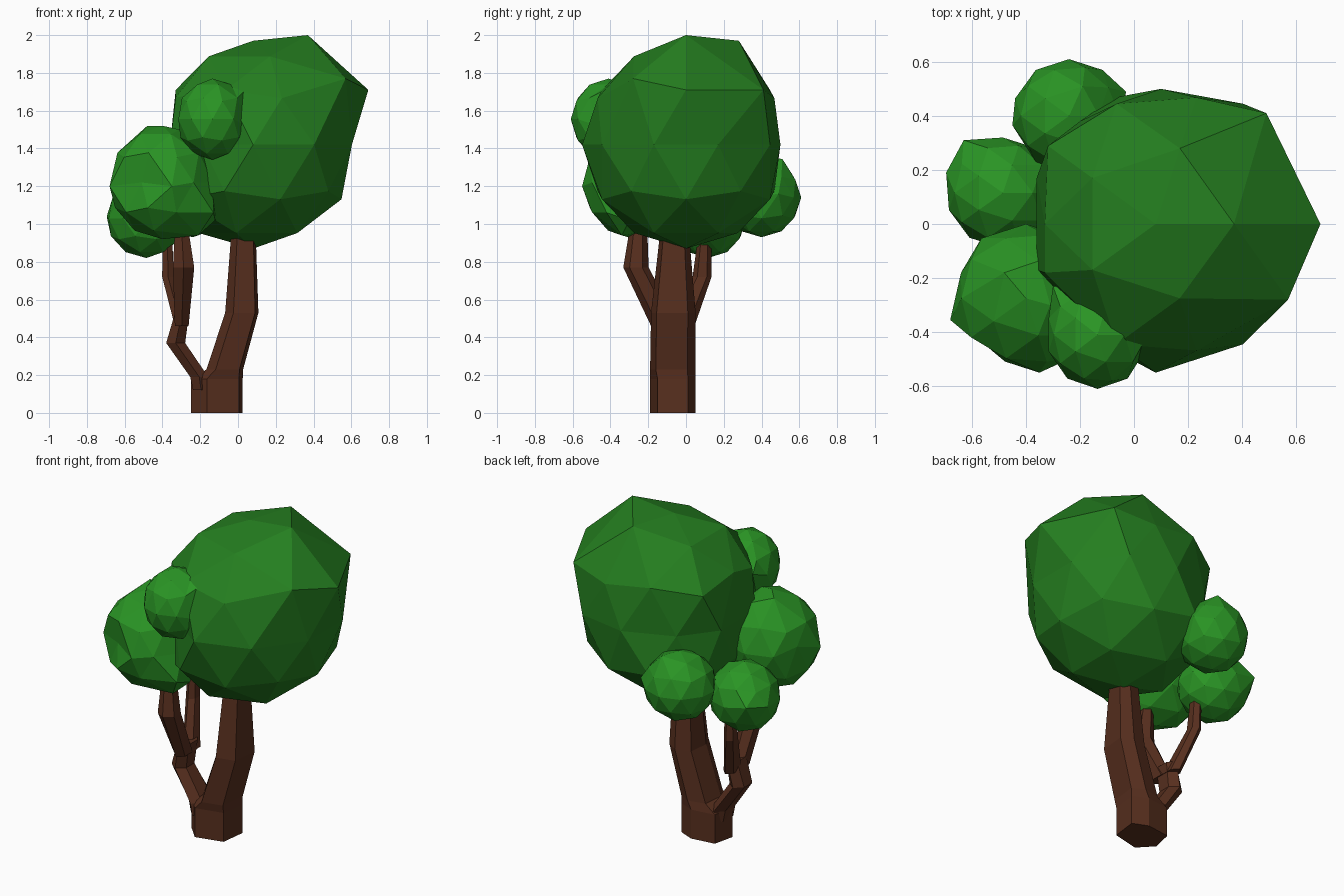
import bpy, bmesh
from math import cos, sin, tau
from mathutils import Vector


def material(name, rgb):
    m = bpy.data.materials.new(name)
    m.diffuse_color = (*rgb, 1)
    return m


BARK = material("bark", (0.095, 0.028, 0.013))
DARK_LEAF = material("dark_leaf", (0.018, 0.21, 0.014))
LIGHT_LEAF = material("light_leaf", (0.023, 0.30, 0.018))


def finish(bm, name, mat):
    bmesh.ops.recalc_face_normals(bm, faces=bm.faces)
    me = bpy.data.meshes.new(name)
    bm.to_mesh(me)
    bm.free()
    me.materials.append(mat)
    ob = bpy.data.objects.new(name, me)
    bpy.context.collection.objects.link(ob)
    return ob


def ring(x, y, z, rx, ry, n=6, turn=0.5):
    return [(x + rx * cos(tau * (i + turn) / n), y + ry * sin(tau * (i + turn) / n), z)
            for i in range(n)]


def loft(name, rings):
    """Skin equal-sized rings into a capped faceted limb."""
    bm = bmesh.new()
    loops = [[bm.verts.new(p) for p in r] for r in rings]
    n = len(loops[0])
    for a, b in zip(loops, loops[1:]):
        for i in range(n):
            j = (i + 1) % n
            bm.faces.new((a[i], a[j], b[j], b[i]))
    bm.faces.new(loops[0])
    bm.faces.new(loops[-1])
    return finish(bm, name, BARK)


def leaf_ball(name, centre, radii, mat, pulls=()):
    """Low-poly ball whose nearest vertices are pulled to given corners."""
    bm = bmesh.new()
    bmesh.ops.create_icosphere(bm, subdivisions=2, radius=1)
    for v in bm.verts:
        v.co = Vector(c + r * k for c, r, k in zip(centre, radii, v.co))
    start = [(v, v.co.copy()) for v in bm.verts]
    for p in pulls:
        p = Vector(p)
        min(start, key=lambda s: (s[1] - p).length)[0].co = p
    return finish(bm, name, mat)


# Trunk: uneven six-sided foot, leaning main stem
foot = [(0.025, 0.01), (-0.07, 0.05), (-0.22, 0.03),
        (-0.25, -0.10), (-0.165, -0.19), (0.005, -0.15)]
stem = [(1.0, 0.65), (0.25, 1.0), (-0.85, 0.8), (-1.0, -0.3), (-0.5, -1.0), (0.8, -0.75)]


def stem_ring(x, y, z, rx, ry):
    return [(x + rx * a, y + ry * b, z) for a, b in stem]


loft("trunk", [
    [(x, y, 0) for x, y in foot],
    [(x, y, 0.18) for x, y in foot],
    stem_ring(-0.07, -0.07, 0.23, 0.097, 0.12),
    stem_ring(0.02, -0.067, 0.53, 0.088, 0.118),
    stem_ring(0.03, -0.06, 1.0, 0.062, 0.072),
])

# Side branch and its two twigs
loft("side_branch", [
    ring(-0.195, -0.075, 0.12, 0.05, 0.10),
    ring(-0.205, -0.075, 0.19, 0.055, 0.10),
    ring(-0.33, -0.07, 0.37, 0.058, 0.08),
    ring(-0.298, -0.07, 0.52, 0.044, 0.09),
])
loft("front_twig", [
    ring(-0.298, -0.11, 0.46, 0.042, 0.075),
    ring(-0.288, -0.265, 0.77, 0.065, 0.067),
    ring(-0.30, -0.25, 1.0, 0.038, 0.044),
])
loft("back_twig", [
    ring(-0.30, -0.03, 0.46, 0.04, 0.075),
    ring(-0.37, 0.085, 0.72, 0.036, 0.05),
    ring(-0.375, 0.10, 0.95, 0.029, 0.034),
])

# Main crown
leaf_ball("main_crown", (0.08, 0, 1.42), (0.55, 0.55, 0.55), DARK_LEAF, [
    (0.37, 0, 2.0), (0.17, 0.28, 1.97), (0.69, 0, 1.71),
    (0.49, 0.41, 1.71), (0.57, -0.28, 1.77), (0.10, 0.50, 1.42),
    (-0.33, 0, 1.71), (-0.36, 0.17, 1.42), (-0.36, -0.17, 1.42), (-0.33, 0, 1.17),
    (-0.33, -0.18, 1.67), (-0.19, -0.35, 1.42), (-0.20, 0.38, 1.42),
])

# Smaller leaf clumps
leaf_ball("left_clump", (-0.40, -0.275, 1.22), (0.28, 0.275, 0.30), LIGHT_LEAF, [
    (-0.68, -0.355, 1.20), (-0.48, -0.18, 1.52), (-0.31, -0.30, 1.50), (-0.35, -0.55, 1.20),
    (-0.51, -0.455, 1.22), (-0.64, -0.18, 1.26), (-0.13, -0.42, 1.06),
    (-0.12, -0.30, 1.02), (-0.21, -0.34, 0.94),
])
leaf_ball("front_clump", (-0.135, -0.41, 1.555), (0.19, 0.20, 0.215), LIGHT_LEAF, [
    (-0.30, -0.23, 1.60), (0.04, -0.43, 1.71), (0.04, -0.47, 1.52),
])
leaf_ball("rear_left_clump", (-0.485, 0.115, 1.03), (0.21, 0.205, 0.21), LIGHT_LEAF, [
    (-0.63, 0.31, 1.06), (-0.695, 0.19, 1.04),
])
leaf_ball("back_clump", (-0.24, 0.40, 1.14), (0.21, 0.21, 0.21), LIGHT_LEAF, [
    (-0.45, 0.365, 1.14), (-0.03, 0.49, 1.16), (-0.19, 0.51, 1.345),
])
